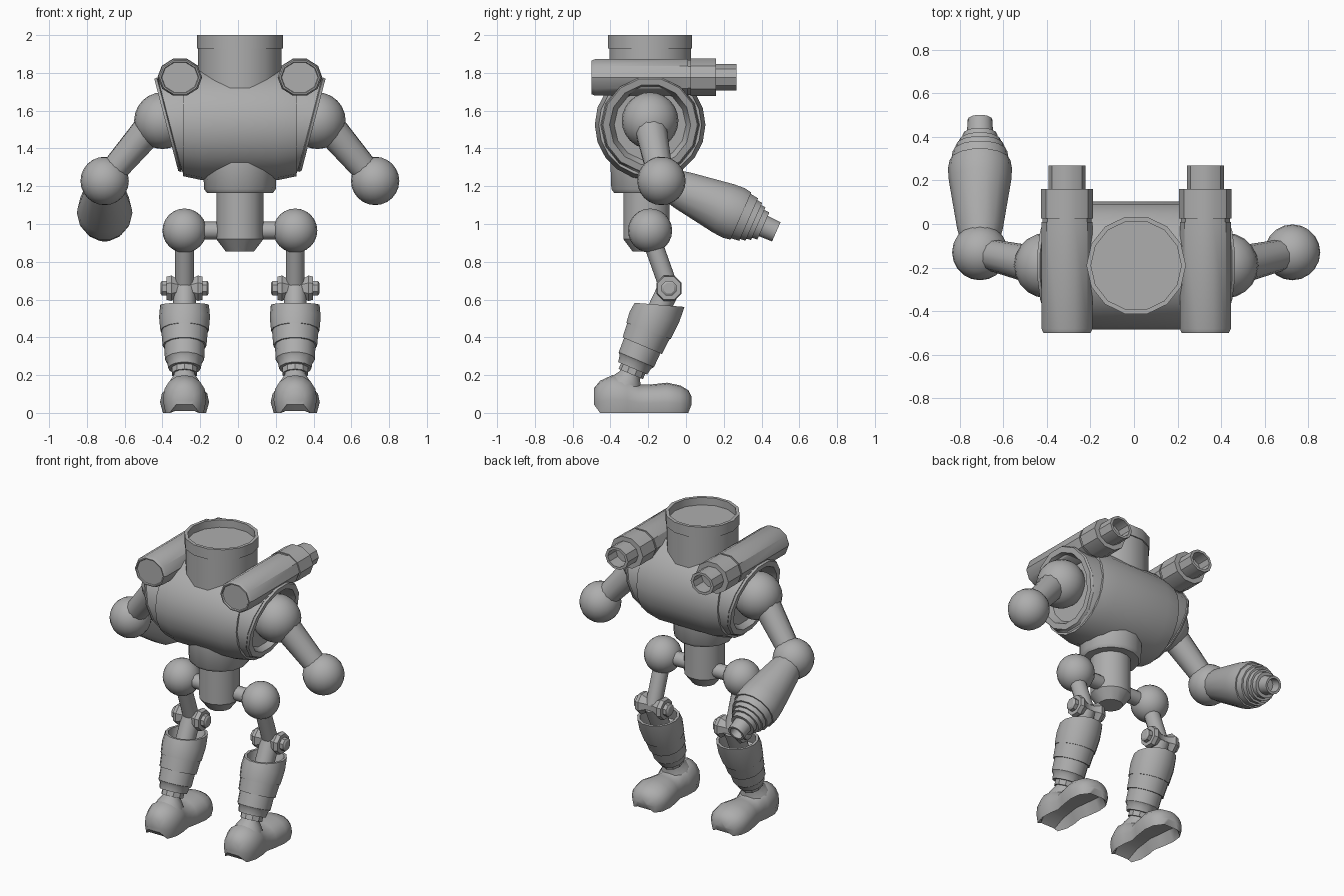
import bpy, math
from mathutils import Vector

CX = 0.01      # symmetry plane
YC = -0.19     # depth of the torso axis

cube = bpy.data.objects.get("Cube")
if cube:
    bpy.data.objects.remove(cube, do_unlink=True)

metal = bpy.data.materials.new("plain_grey")
metal.use_nodes = True
grey = (0.42, 0.42, 0.42, 1)
metal.diffuse_color = grey
metal.node_tree.nodes["Principled BSDF"].inputs["Base Color"].default_value = grey


def finish(ob, angle=35):
    ob.data.materials.append(metal)
    bpy.ops.object.select_all(action='DESELECT')
    ob.select_set(True)
    bpy.context.view_layer.objects.active = ob
    bpy.ops.object.mode_set(mode='EDIT')
    bpy.ops.mesh.select_all(action='SELECT')
    bpy.ops.mesh.normals_make_consistent(inside=False)
    bpy.ops.object.mode_set(mode='OBJECT')
    bpy.ops.object.shade_smooth_by_angle(angle=math.radians(angle))
    return ob


def loft(name, rings, angle=35):
    """Skin a list of equal-length closed rings and cap both ends."""
    n = len(rings[0])
    verts = [v for ring in rings for v in ring]
    faces = [(i * n + j, i * n + (j + 1) % n, (i + 1) * n + (j + 1) % n, (i + 1) * n + j)
             for i in range(len(rings) - 1) for j in range(n)]
    faces += [tuple(range(n)), tuple(range(len(verts) - n, len(verts)))]
    me = bpy.data.meshes.new(name)
    me.from_pydata(verts, [], faces)
    ob = bpy.data.objects.new(name, me)
    bpy.context.collection.objects.link(ob)
    return finish(ob, angle)


def turned(name, start, direction, profile, seg=16, squash=1.0, phase=0.0, angle=35):
    """Turn a profile of (distance, radius[, shear]) round an axis."""
    p, d = Vector(start), Vector(direction).normalized()
    u = d.cross(Vector((0, 1, 0) if abs(d.z) > 0.8 else (0, 0, 1))).normalized()
    v = u.cross(d)
    rings = []
    for t, r, *shear in profile:
        k = shear[0] if shear else 0
        ring = []
        for j in range(seg):
            a = 2 * math.pi * (j + phase) / seg
            h = r * math.sin(a) * squash
            ring.append(p + u * r * math.cos(a) + v * h + d * (t + k * h))
        rings.append(ring)
    return loft(name, rings, angle)


def rod(name, a, b, r0, r1, seg=12):
    a, b = Vector(a), Vector(b)
    return turned(name, a, b - a, [(0, r0), ((b - a).length, r1)], seg)


def ball(name, centre, r):
    bpy.ops.mesh.primitive_uv_sphere_add(segments=20, ring_count=12, radius=r, location=centre)
    ob = bpy.context.object
    ob.name = name
    return finish(ob)


# Torso barrel lying across the body
turned("torso", (CX, YC, 1.525), (1, 0, 0),
       [(-0.3, 0.272), (-0.2, 0.293), (0.2, 0.293), (0.3, 0.272)], 20)

# Neck with a sunken top
turned("neck", (CX, YC, 1.6), (0, 0, 1),
       [(0, 0.221), (0.33, 0.221), (0.33, 0.228), (0.4, 0.228),
        (0.4, 0.207), (0.35, 0.207)], 14)

# Waist collar and pelvis post
turned("waist_collar", (CX, YC - 0.02, 1.165), (0, 0, 1),
       [(0, 0.175), (0.02, 0.19), (0.16, 0.195)], 14)
turned("pelvis", (CX, YC - 0.02, 0.855), (0, 0, 1),
       [(0, 0.075), (0.065, 0.125), (0.35, 0.125)], 14)
rod("hip_axle", (CX - 0.29, YC, 0.965), (CX + 0.29, YC, 0.965), 0.047, 0.047)

# Foot sections: depth, half width, height, underside hollow
FOOT = [(-0.488, 0.05, 0.13, 0), (-0.455, 0.09, 0.17, 0.01), (-0.39, 0.115, 0.2, 0.06),
        (-0.31, 0.112, 0.19, 0.07), (-0.25, 0.1, 0.15, 0.07), (-0.19, 0.115, 0.15, 0.07),
        (-0.1, 0.13, 0.16, 0.07), (-0.03, 0.12, 0.145, 0.06), (0.012, 0.085, 0.12, 0.01),
        (0.03, 0.04, 0.085, 0)]


def foot_ring(x, y, w, h, hollow):
    low = 0.045 if hollow == 0 else 0
    ring = [Vector((x + 0.88 * w, y, low))]
    for i in range(9):
        a = math.pi * i / 8
        ring.append(Vector((x + w * math.cos(a), y,
                            0.35 * h + 0.65 * h * math.sin(a) ** 0.85 if 0 < i < 8 else 0.35 * h + low / 2)))
    ring.append(Vector((x - 0.88 * w, y, low)))
    ring += [Vector((x + f * w, y, low + hollow)) for f in (-0.6, 0, 0.6)]
    return ring


for side, s in (("left", 1), ("right", -1)):
    # Slanted shoulder socket
    turned(side + "_shoulder_socket", (CX + s * 0.28, YC, 1.525), (s, 0, 0),
           [(0, 0.262), (0.02, 0.262), (0.09, 0.252, 0.26), (0.09, 0.245, 0.26),
            (0.095, 0.257, 0.26), (0.11, 0.25, 0.26), (0.11, 0.215, 0.26), (0.04, 0.19, 0.1)], 14)

    # Arm
    shoulder = Vector((CX + s * 0.41, YC, 1.547))
    elbow = Vector((CX + s * 0.716, -0.13, 1.228))
    ball(side + "_shoulder", shoulder, 0.15)
    rod(side + "_upper_arm", shoulder + Vector((s * 0.05, 0, -0.02)), elbow, 0.088, 0.068)
    ball(side + "_elbow", elbow, 0.128)

    # Shoulder tube with an open muzzle
    turned(side + "_launcher", (CX + s * 0.317, -0.5, 1.776), (0, 1, 0),
           [(0.008, 0.096), (0, 0.1), (0, 0.108), (0.02, 0.117), (0.51, 0.117), (0.51, 0.112),
            (0.525, 0.112), (0.525, 0.12), (0.66, 0.12), (0.66, 0.085), (0.768, 0.085),
            (0.768, 0.066), (0.68, 0.066)], 10, 0.87)

    # Leg
    x = CX + s * 0.293
    ball(side + "_hip", (x, YC, 0.965), 0.117)
    knee = Vector((x, -0.09, 0.66))
    rod(side + "_thigh", (x, YC, 0.94), knee, 0.05, 0.05)
    half = [(0.128, 0.03), (0.12, 0.042), (0.095, 0.042), (0.095, 0.066), (0.07, 0.073), (0.03, 0.048)]
    turned(side + "_knee", knee, (1, 0, 0),
           [(-t, r) for t, r in half] + [(t, r) for t, r in reversed(half)], 8, 1, 0.5)
    rod(side + "_knee_strut", knee, (x, -0.19, 0.45), 0.06, 0.06)
    turned(side + "_shin", (x, -0.14, 0.572), (0, -0.39, -0.92),
           [(0.12, 0.1), (0, 0.112, -0.33), (0, 0.129, -0.33), (0.07, 0.135, -0.2),
            (0.15, 0.128, -0.05), (0.15, 0.123, -0.05), (0.235, 0.116), (0.235, 0.107),
            (0.315, 0.104), (0.33, 0.092), (0.365, 0.086), (0.365, 0.06)], 14)
    turned(side + "_ankle_cuff", (x, -0.265, 0.27), (0, -0.39, -0.92),
           [(0, 0.07), (0.07, 0.07)], 10, 1, 0.5, 20)
    turned(side + "_ankle", (x, -0.28, 0.24), (0, -0.39, -0.92),
           [(0, 0.055), (0.045, 0.058), (0.08, 0.08), (0.13, 0.1)], 12)
    loft(side + "_foot", [foot_ring(x, *section) for section in FOOT], 40)

# Stepped cannon on the right forearm
turned("right_forearm_cannon", (CX - 0.716, -0.13, 1.228), (0, 0.915, -0.405),
       [(0.06, 0.09), (0.12, 0.105), (0.36, 0.143), (0.42, 0.147), (0.46, 0.14), (0.46, 0.132),
        (0.505, 0.126), (0.505, 0.115), (0.535, 0.112), (0.535, 0.1), (0.56, 0.097),
        (0.56, 0.083), (0.59, 0.08), (0.59, 0.06), (0.665, 0.057), (0.665, 0.042), (0.6, 0.042)], 14)
